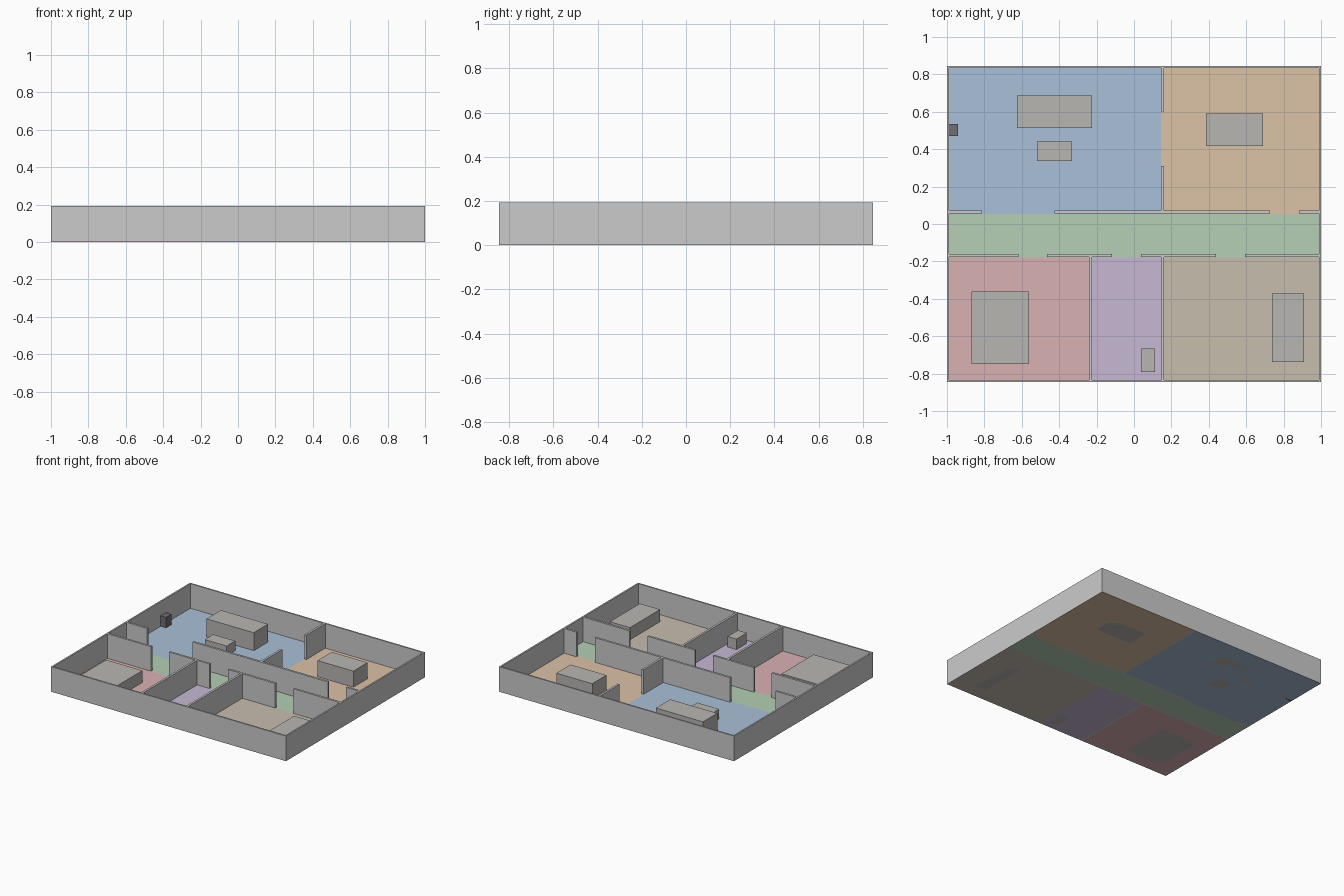
import bpy

if "Cube" in bpy.data.objects:
    bpy.data.objects.remove(bpy.data.objects["Cube"])

H = 0.193        # wall height
T = 0.016        # inner wall thickness
X, Y = 1.0, 0.845


def mat(name, rgb):
    m = bpy.data.materials.new(name)
    m.diffuse_color = (*rgb, 1)
    m.use_nodes = True
    m.node_tree.nodes["Principled BSDF"].inputs["Base Color"].default_value = m.diffuse_color
    return m


def box(name, x0, x1, y0, y1, z0, z1, m=None):
    bpy.ops.mesh.primitive_cube_add(size=1, location=((x0 + x1) / 2, (y0 + y1) / 2, (z0 + z1) / 2))
    o = bpy.context.object
    o.name = name
    o.scale = (x1 - x0, y1 - y0, z1 - z0)
    bpy.ops.object.transform_apply(location=False, rotation=False)
    if m:
        o.data.materials.append(m)
    return o


# Room floors, one coloured slab each, meeting along the wall lines
UP, LOW, MID, BATH = 0.053, -0.178, 0.144, -0.233
floors = {
    "living": (-X, MID, UP, Y, (0.40, 0.53, 0.68)),
    "dining": (MID, X, UP, Y, (0.72, 0.54, 0.38)),
    "hall": (-X, X, LOW, UP, (0.46, 0.63, 0.46)),
    "bedroom": (-X, BATH, -Y, LOW, (0.70, 0.44, 0.45)),
    "bathroom": (BATH, 0.152, -Y, LOW, (0.57, 0.48, 0.66)),
    "study": (0.152, X, -Y, LOW, (0.58, 0.51, 0.43)),
}
for name, (x0, x1, y0, y1, rgb) in floors.items():
    box(name + "_floor", x0, x1, y0, y1, 0, 0.004, mat(name + "_colour", rgb))

# Outer walls
E = 0.012
for s, n in ((-1, "front"), (1, "back")):
    box(n + "_wall", -X, X, *sorted((s * Y, s * (Y - E))), 0, H)
for s, n in ((-1, "left"), (1, "right")):
    box(n + "_wall", *sorted((s * X, s * (X - E))), -Y, Y, 0, H)

# Hall walls with door gaps
for x0, x1 in ((-X, -0.813), (-0.425, 0.727), (0.882, X)):
    box("hall_back_wall", x0, x1, 0.055, 0.055 + T, 0, H)
for x0, x1 in ((-X, -0.618), (-0.465, -0.118), (0.037, 0.439), (0.594, X)):
    box("hall_front_wall", x0, x1, -0.176, -0.176 + T, 0, H)

# Walls between rooms
for x0, y0, y1 in ((0.144, 0.602, Y), (0.144, 0.055, 0.31),
                   (0.144, -Y, -0.176), (-0.241, -Y, -0.176)):
    box("room_wall", x0, x0 + T, y0, y1, 0, H)

# Furniture blocks
grey = mat("furniture_grey", (0.48, 0.47, 0.45))
dark = mat("dark_grey", (0.16, 0.16, 0.17))
for name, x0, x1, y0, y1, h, m in (
        ("sofa", -0.626, -0.225, 0.513, 0.687, 0.142, grey),
        ("coffee_table", -0.519, -0.332, 0.337, 0.441, 0.078, grey),
        ("stove", -0.997, -0.941, 0.470, 0.535, 0.085, dark),
        ("dining_table", 0.385, 0.690, 0.417, 0.590, 0.128, grey),
        ("bed", -0.870, -0.561, -0.749, -0.361, 0.095, grey),
        ("toilet", 0.037, 0.112, -0.791, -0.666, 0.085, grey),
        ("desk", 0.738, 0.909, -0.738, -0.372, 0.098, grey)):
    box(name, x0, x1, y0, y1, 0, h, m)
